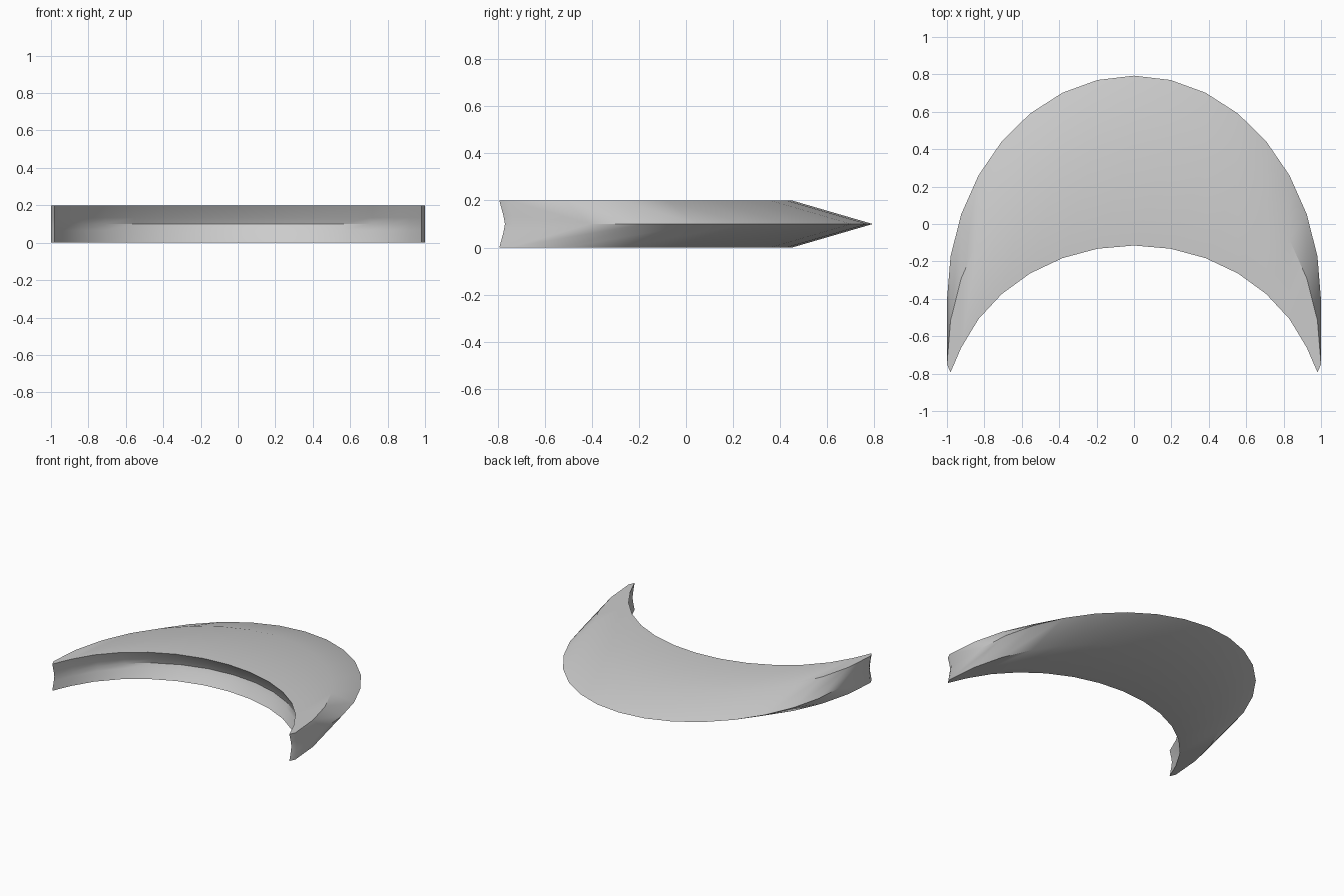
import bpy, bmesh, math

cube = bpy.data.objects.get("Cube")
if cube:
    bpy.data.objects.remove(cube, do_unlink=True)

STEPS = 8            # columns per half of the crescent
HEIGHT = 0.2

steel = bpy.data.materials.new("light_grey")
steel.use_nodes = True
grey = (0.6, 0.6, 0.6, 1)
steel.diffuse_color = grey
steel.node_tree.nodes["Principled BSDF"].inputs["Base Color"].default_value = grey


def section(k):
    """Cross-section ring at one column: hollow inner edge, flat faces, outer cutting edge."""
    a = k * math.pi / 2 / STEPS
    x, c = math.sin(a), math.cos(a)
    inner = -1.0 + 0.885 * c
    if abs(k) == STEPS:
        inner = -0.75
    elif abs(k) == STEPS - 1:
        inner = -0.793
    bevel = -0.75 + 1.2 * c
    edge = -0.407 + 1.2 * c
    hollow = 0.015 + 0.045 * c
    ring = [(x, inner + hollow * f, HEIGHT * t)
            for t, f in ((0, 0), (0.33, 0.75), (0.5, 1), (0.67, 0.75), (1, 0))]
    return ring + [(x, bevel, HEIGHT), (x, edge, HEIGHT / 2), (x, bevel, 0)]


# Crescent blade: bridge neighbouring sections, close both tips
bm = bmesh.new()
rings = [[bm.verts.new(p) for p in section(k)] for k in range(-STEPS, STEPS + 1)]
for r, s in zip(rings, rings[1:]):
    for i in range(len(r)):
        j = (i + 1) % len(r)
        bm.faces.new((r[i], r[j], s[j], s[i]))
bm.faces.new(rings[0])
bm.faces.new(rings[-1])
bmesh.ops.remove_doubles(bm, verts=bm.verts, dist=0.0005)
bmesh.ops.recalc_face_normals(bm, faces=bm.faces)
mesh = bpy.data.meshes.new("crescent_blade")
bm.to_mesh(mesh)
bm.free()
mesh.materials.append(steel)
blade = bpy.data.objects.new("crescent_blade", mesh)
bpy.context.collection.objects.link(blade)

bpy.ops.object.select_all(action='DESELECT')
blade.select_set(True)
bpy.context.view_layer.objects.active = blade
bpy.ops.object.shade_smooth_by_angle(angle=math.radians(30))
